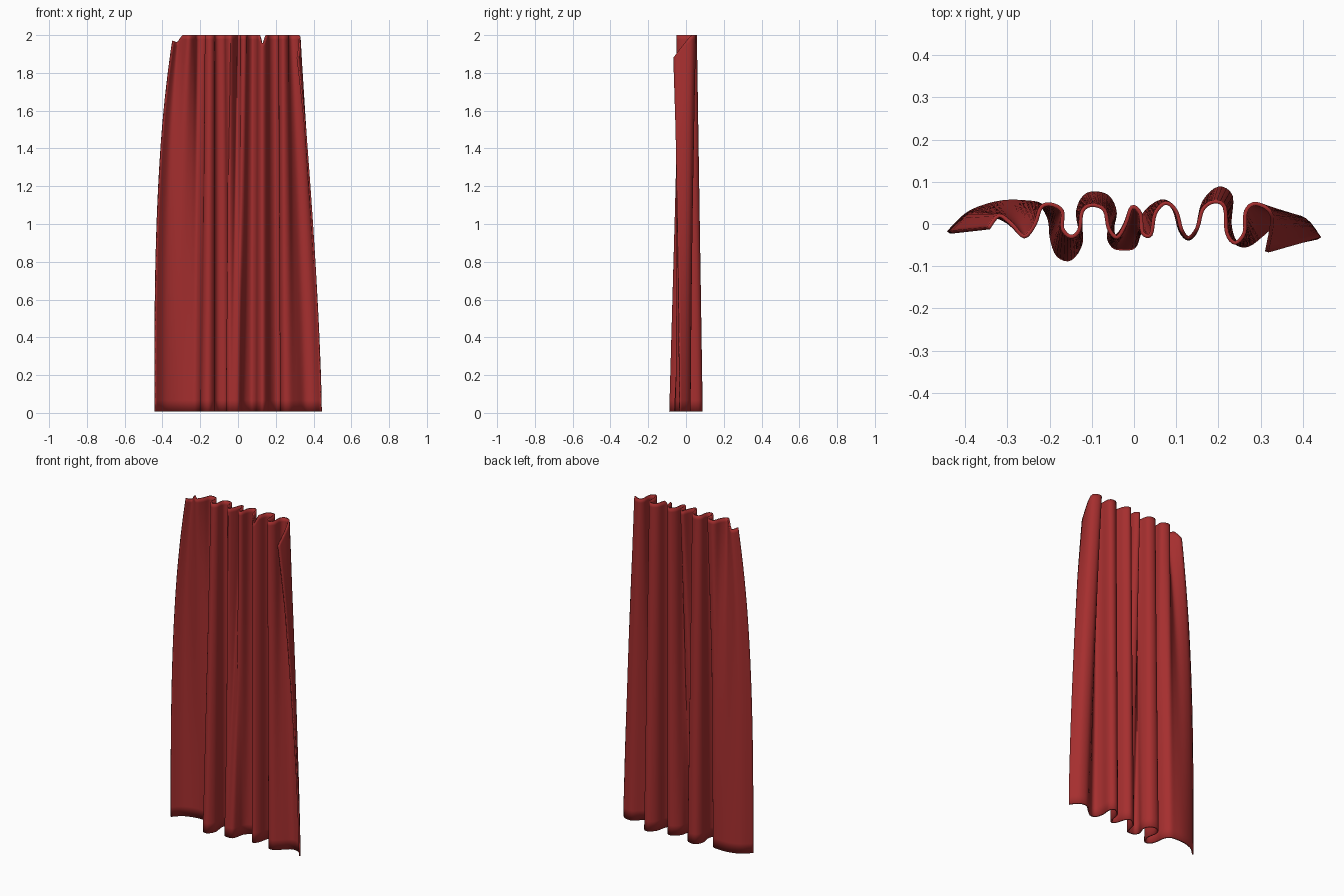
import bpy, bmesh

if "Cube" in bpy.data.objects:
    bpy.data.objects.remove(bpy.data.objects["Cube"])

# Matching fold points in hundredths: (x, y) at the rail and at the hem
TOP = [(-34.5, -1), (-32, 2), (-29, 0), (-26, -3), (-23.5, 0), (-22, 4), (-19.5, 4.6),
       (-17, 3), (-17, -1), (-15, -3), (-13, -1.5), (-12.3, 3), (-10, 4.5), (-7, 3.3),
       (-6, -1), (-4, -3.2), (-2, 0), (-.5, 4), (1.5, 2.5), (2, -2), (4, -2.5),
       (5, 2.5), (7.5, 5), (10, 3), (11.3, -1.5), (13, -3.3), (15, -1),
       (16.3, 3.5), (19, 5.3), (21.5, 4), (22, -2), (24, -4.5), (26.2, -2),
       (26.5, 3), (29, 4.8), (32.7, 2), (31.5, -6.6)]
HEM = [(-44, -2), (-40, 2), (-36, 4), (-31, 5.2), (-26, 5.2), (-22, 4.4), (-20, 1),
       (-19.5, -3.5), (-18, -7.4), (-15, -8.2), (-12.5, -4), (-13.3, 3), (-11, 7),
       (-6.5, 6.6), (-4.5, 2.5), (-6, -2.5), (-5, -5.2), (-3, -5.8), (0, -5.4), (1.2, -2),
       (2, 1.5), (4, 4), (7, 5.4), (9.5, 3.5), (11, -1.5), (13, -3.5), (15, -1),
       (16.5, 5), (20, 8.4), (23, 6.5), (22.7, 0), (24, -4.2), (27, -5),
       (31, -2), (35.5, 1.8), (40.5, 1), (44, -3.4)]
# Sagging spots along the top edge: point index -> drop
DROP = {0: .03, 1: .035, 25: .045, 35: .01, 36: .12}
SUB, ROWS = 4, 40


def spline(pts):
    """Smooth curve through the points."""
    out = []
    n = len(pts)
    for i in range(n - 1):
        q = [pts[max(0, min(n - 1, i + k))] for k in (-1, 0, 1, 2)]
        for s in range(SUB):
            t = s / SUB
            out.append([.5 * (2 * b + (c - a) * t + (2 * a - 5 * b + 4 * c - d) * t * t
                              + (3 * b - a - 3 * c + d) * t ** 3)
                        for a, b, c, d in zip(*q)])
    out.append(list(pts[-1]))
    return out


top = spline([(x / 100, y / 100, DROP.get(i, 0)) for i, (x, y) in enumerate(TOP)])
hem = spline([(x / 100, y / 100) for x, y in HEM])

# Curtain cloth: loft from the rail profile to the hem profile,
# with the free side edges flaring out faster than the middle folds
bm = bmesh.new()
rows = []
for r in range(ROWS + 1):
    s = (r / ROWS) ** 1.2
    row = []
    for i, (a, b) in enumerate(zip(top, hem)):
        u = i / (len(top) - 1)
        left = max(0, 1 - u * 5)
        right = min(1, max(0, u * 8 - 7) * 1.5)
        k = s + left * (1 - (1 - s) ** 3 - s) + right * (1 - (1 - s) ** 1.4 - s)
        z = 2 - 1.992 * s - max(0, a[2]) * max(0, 1 - 4 * s)
        row.append(bm.verts.new((a[0] + (b[0] - a[0]) * k, a[1] + (b[1] - a[1]) * k, z)))
    rows.append(row)
for p, q in zip(rows, rows[1:]):
    for i in range(len(p) - 1):
        bm.faces.new((p[i], q[i], q[i + 1], p[i + 1]))
mesh = bpy.data.meshes.new("curtain")
bm.to_mesh(mesh)
bm.free()
curtain = bpy.data.objects.new("curtain", mesh)
bpy.context.collection.objects.link(curtain)

# Cloth thickness
solid = curtain.modifiers.new("thickness", 'SOLIDIFY')
solid.thickness = .009
solid.offset = 0

# Red fabric
mat = bpy.data.materials.new("red_fabric")
mat.diffuse_color = (.38, .028, .028, 1)
mat.use_nodes = True
mat.node_tree.nodes["Principled BSDF"].inputs["Base Color"].default_value = mat.diffuse_color
mesh.materials.append(mat)
bpy.context.view_layer.objects.active = curtain
curtain.select_set(True)
bpy.ops.object.shade_smooth_by_angle(angle=.9)
